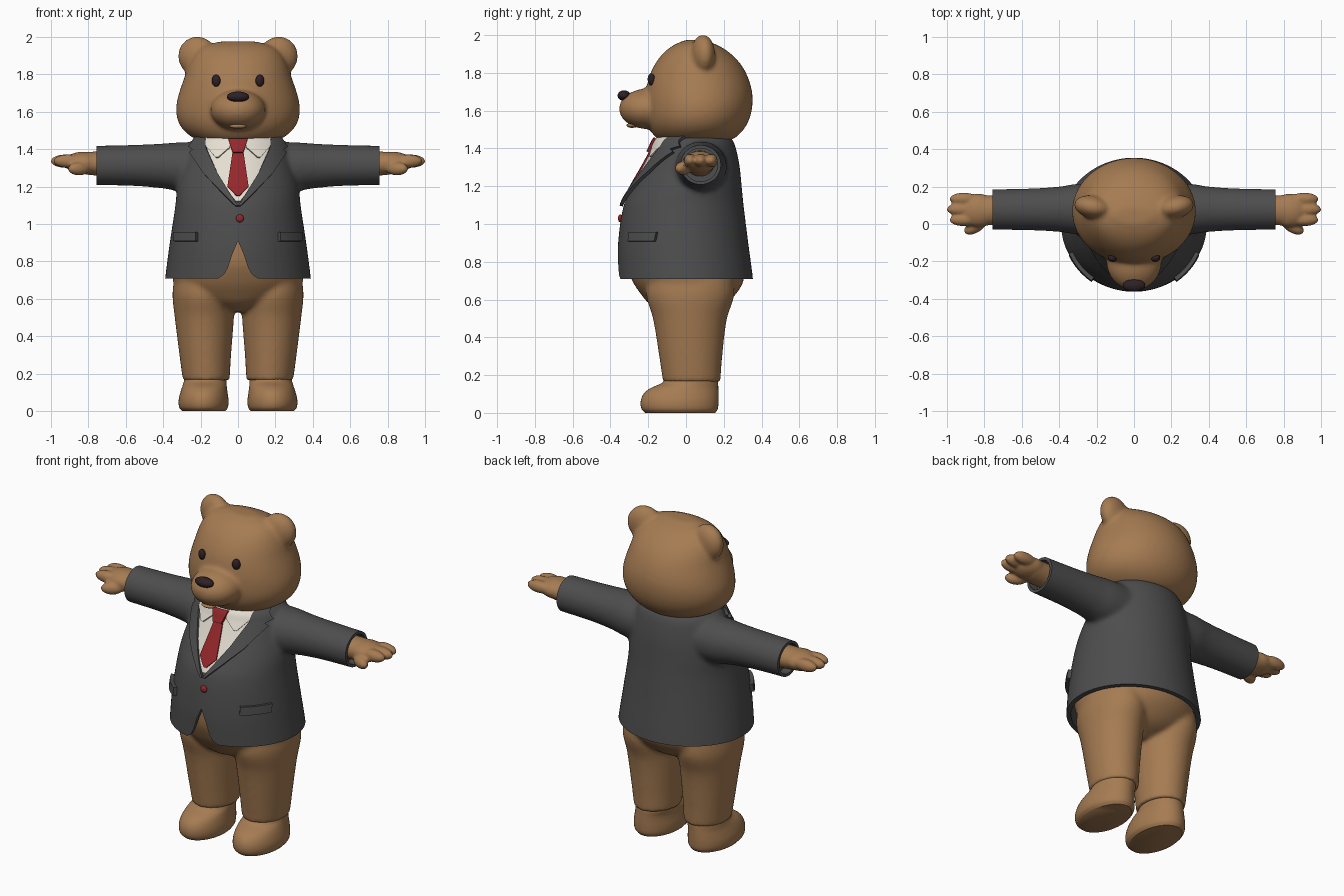
import bpy, bmesh, math
from mathutils import Matrix, Vector

cube = bpy.data.objects.get("Cube")
if cube:
    bpy.data.objects.remove(cube, do_unlink=True)


def material(name, rgb):
    m = bpy.data.materials.new(name)
    m.use_nodes = True
    m.diffuse_color = (*rgb, 1)
    node = next(n for n in m.node_tree.nodes if n.type == 'BSDF_PRINCIPLED')
    node.inputs["Base Color"].default_value = (*rgb, 1)
    node.inputs["Roughness"].default_value = 0.8
    return m


FUR = material("brown fur", (0.38, 0.2, 0.085))
SUIT = material("charcoal cloth", (0.075, 0.075, 0.077))
RED = material("red silk", (0.3, 0.02, 0.024))
CREAM = material("cream cotton", (0.78, 0.73, 0.64))
DARK = material("dark nose", (0.027, 0.015, 0.018))


def sample(rings, t):
    """Smoothly interpolate ring values (t, centre, half width, y front, y back)."""
    last = len(rings) - 1
    t = min(max(t, rings[0][0]), rings[last][0])
    i = max(k for k in range(last) if rings[k][0] <= t)

    def slope(k, c):
        a, b = rings[max(k - 1, 0)], rings[min(k + 1, last)]
        return (b[c] - a[c]) / (b[0] - a[0])
    a, b = rings[i], rings[i + 1]
    h = b[0] - a[0]
    u = (t - a[0]) / h
    return [a[c] * (1 + 2 * u) * (1 - u) ** 2 + b[c] * u * u * (3 - 2 * u)
            + h * (slope(i, c) * u * (1 - u) ** 2 - slope(i + 1, c) * u * u * (1 - u))
            for c in range(1, 5)]


def loft(bm, rings, axis='z', side=1, seg=48, sub=4):
    """Closed elliptical loft along z, or along x for arms."""
    ts = [a[0] + (b[0] - a[0]) * k / sub for a, b in zip(rings, rings[1:]) for k in range(sub)]
    loops = []
    for t in ts + [rings[-1][0]]:
        c, r, y0, y1 = sample(rings, t)
        loop = []
        for k in range(seg):
            ang = math.tau * k / seg
            w = c + r * math.cos(ang)
            y = (y0 + y1) / 2 + (y1 - y0) / 2 * math.sin(ang)
            loop.append(bm.verts.new((side * w, y, t) if axis == 'z' else (side * t, y, w)))
        loops.append(loop)
    for a, b in zip(loops, loops[1:]):
        for k in range(seg):
            n = (k + 1) % seg
            bm.faces.new((a[k], a[n], b[n], b[k]))
    bm.faces.new(loops[0])
    bm.faces.new(loops[-1])


def ball(bm, centre, radii, turn=0):
    m = Matrix.Translation(centre) @ Matrix.Rotation(turn, 4, 'Z') @ Matrix.Diagonal((*radii, 1))
    bmesh.ops.create_uvsphere(bm, u_segments=32, v_segments=16, radius=1, matrix=m)


def finish(bm, name, mat, voxel=0, cutters=(), thick=0):
    """Make the object, melt its volumes together, cut it and shade it."""
    bmesh.ops.recalc_face_normals(bm, faces=bm.faces)
    me = bpy.data.meshes.new(name)
    bm.to_mesh(me)
    bm.free()
    ob = bpy.data.objects.new(name, me)
    bpy.context.collection.objects.link(ob)
    if voxel:
        rm = ob.modifiers.new("melt", 'REMESH')
        rm.mode = 'VOXEL'
        rm.voxel_size = voxel
        sm = ob.modifiers.new("soften", 'SMOOTH')
        sm.factor = 0.5
        sm.iterations = 8
    if thick:
        so = ob.modifiers.new("thickness", 'SOLIDIFY')
        so.thickness = thick
        so.offset = 0
    for c in cutters:
        bo = ob.modifiers.new("cut", 'BOOLEAN')
        bo.operation = 'DIFFERENCE'
        bo.solver = 'EXACT'
        bo.object = c
    if ob.modifiers:
        dg = bpy.context.evaluated_depsgraph_get()
        baked = bpy.data.meshes.new_from_object(ob.evaluated_get(dg))
        ob.modifiers.clear()
        ob.data = baked
    ob.data.materials.clear()
    ob.data.materials.append(mat)
    ob.data.shade_smooth()
    ob.data.set_sharp_from_angle(angle=math.radians(50))
    for c in cutters:
        bpy.data.objects.remove(c, do_unlink=True)
    return ob


# Jacket profile, also used to lay clothing details on the chest
JACKET = [(0.66, 0, 0.395, -0.36, 0.36), (0.75, 0, 0.385, -0.362, 0.35), (0.9, 0, 0.365, -0.36, 0.33),
          (1.1, 0, 0.335, -0.33, 0.305), (1.2, 0, 0.325, -0.28, 0.295), (1.3, 0, 0.3, -0.222, 0.285),
          (1.4, 0, 0.27, -0.168, 0.265), (1.44, 0, 0.25, -0.15, 0.25), (1.465, 0, 0.22, -0.125, 0.23)]


def plate(name, mat, rows, out, thick, side=1, cols=8, sub=5):
    """Cloth piece following the chest; rows are (z, x from, x to)."""
    bm = bmesh.new()
    fine = [[p + (q - p) * k / sub for p, q in zip(a, b)]
            for a, b in zip(rows, rows[1:]) for k in range(sub)] + [rows[-1]]
    grid = []
    for z, x0, x1 in fine:
        _, rx, y0, y1 = sample(JACKET, z)
        ry, cy = (y1 - y0) / 2, (y0 + y1) / 2
        line = []
        for k in range(cols + 1):
            x = min(x0 + (x1 - x0) * k / cols, rx * 0.99)
            y = -ry * math.sqrt(1 - (x / rx) ** 2)
            n = Vector((x / rx ** 2, y / ry ** 2, 0)).normalized() * out
            line.append(bm.verts.new((side * (x + n.x), cy + y + n.y, z)))
        grid.append(line)
    for a, b in zip(grid, grid[1:]):
        for k in range(cols):
            bm.faces.new((a[k], a[k + 1], b[k + 1], b[k]))
    return finish(bm, name, mat, thick=thick)


# Head with ears and muzzle
bm = bmesh.new()
loft(bm, [(1.43, 0, 0.15, -0.1, 0.19), (1.45, 0, 0.22, -0.15, 0.25), (1.5, 0, 0.29, -0.19, 0.305),
          (1.56, 0, 0.324, -0.21, 0.337), (1.63, 0, 0.33, -0.215, 0.352), (1.7, 0, 0.315, -0.212, 0.35),
          (1.78, 0, 0.288, -0.195, 0.327), (1.85, 0, 0.265, -0.162, 0.287), (1.91, 0, 0.232, -0.115, 0.227),
          (1.95, 0, 0.185, -0.06, 0.16), (1.975, 0, 0.1, 0.0, 0.09)])
for s in (-1, 1):
    ball(bm, (s * 0.218, 0.09, 1.897), (0.104, 0.062, 0.106), s * 0.2)
ball(bm, (0, -0.2, 1.61), (0.148, 0.155, 0.108))
finish(bm, "head", FUR, voxel=0.012)

# Face details
bm = bmesh.new()
ball(bm, (0, -0.285, 1.522), (0.045, 0.03, 0.013))
finish(bm, "lower_lip", FUR)
bm = bmesh.new()
ball(bm, (0, -0.328, 1.68), (0.06, 0.034, 0.028))
finish(bm, "nose", DARK)
for s, label in ((-1, "right"), (1, "left")):
    bm = bmesh.new()
    ball(bm, (s * 0.117, -0.184, 1.766), (0.024, 0.018, 0.032), s * 0.4)
    finish(bm, label + "_eye", DARK)

# Hips and legs
bm = bmesh.new()
loft(bm, [(0.53, 0, 0.08, -0.1, 0.1), (0.57, 0, 0.2, -0.185, 0.2), (0.63, 0, 0.31, -0.24, 0.265),
          (0.7, 0, 0.348, -0.285, 0.305), (0.8, 0, 0.345, -0.32, 0.31), (0.98, 0, 0.32, -0.32, 0.29)])
for s in (-1, 1):
    loft(bm, [(0.165, 0.17, 0.125, -0.122, 0.182), (0.3, 0.175, 0.138, -0.142, 0.192),
              (0.5, 0.18, 0.158, -0.175, 0.217), (0.62, 0.185, 0.165, -0.21, 0.255),
              (0.72, 0.19, 0.15, -0.2, 0.25)], side=s)
finish(bm, "hips_and_legs", FUR, voxel=0.012)

# Feet
for s, label in ((-1, "right"), (1, "left")):
    bm = bmesh.new()
    loft(bm, [(0.0, 0.183, 0.115, -0.215, 0.155), (0.02, 0.184, 0.13, -0.235, 0.168),
              (0.06, 0.184, 0.133, -0.24, 0.172), (0.1, 0.182, 0.126, -0.225, 0.172),
              (0.13, 0.179, 0.119, -0.19, 0.171), (0.16, 0.175, 0.114, -0.125, 0.17),
              (0.2, 0.175, 0.11, -0.105, 0.165)], side=s)
    finish(bm, label + "_foot", FUR)

# Jacket cutters: hem, hollow underside, front opening, sleeve ends
cutters = []
bm = bmesh.new()
bmesh.ops.create_cube(bm, size=1, matrix=Matrix.Translation((0, 0, 0.21)))
cutters.append(finish(bm, "hem_cutter", SUIT))
bm = bmesh.new()
loft(bm, [(0.6, 0, 0.37, -0.34, 0.338), (0.93, 0, 0.342, -0.337, 0.308)])
cutters.append(finish(bm, "hollow_cutter", SUIT))
bm = bmesh.new()
half = [(0.03, 0.84), (0.055, 0.765), (0.075, 0.73), (0.12, 0.7), (0.12, 0.6)]
outline = [(0, 0.91)] + half + [(-x, z) for x, z in reversed(half)]
face = bm.faces.new([bm.verts.new((x, -0.6, z)) for x, z in outline])
moved = bmesh.ops.extrude_face_region(bm, geom=[face])["geom"]
bmesh.ops.translate(bm, vec=(0, 0.4, 0), verts=[v for v in moved if isinstance(v, bmesh.types.BMVert)])
cutters.append(finish(bm, "opening_cutter", SUIT))
for s in (-1, 1):
    bm = bmesh.new()
    bmesh.ops.create_cube(bm, size=0.5, matrix=Matrix.Translation((s * 1.005, 0.07, 1.3)))
    cutters.append(finish(bm, "cuff_cutter", SUIT))
    bm = bmesh.new()
    loft(bm, [(0.7, 1.313, 0.088, -0.012, 0.167), (0.9, 1.313, 0.088, -0.012, 0.167)], 'x', s)
    cutters.append(finish(bm, "sleeve_cutter", SUIT))
for c in cutters:
    c.hide_render = True

# Jacket with sleeves
bm = bmesh.new()
loft(bm, JACKET)
for s in (-1, 1):
    loft(bm, [(0.1, 1.3, 0.135, -0.05, 0.22), (0.3, 1.305, 0.132, -0.055, 0.215),
              (0.4, 1.31, 0.12, -0.042, 0.2), (0.55, 1.313, 0.11, -0.034, 0.19),
              (0.8, 1.313, 0.104, -0.03, 0.185)], 'x', s)
finish(bm, "jacket", SUIT, voxel=0.013, cutters=cutters)

# Hands with three fingers and a thumb
for s, label in ((-1, "right"), (1, "left")):
    bm = bmesh.new()
    loft(bm, [(0.68, 1.32, 0.07, 0.0, 0.15), (0.82, 1.325, 0.06, -0.01, 0.155)], 'x', s)
    ball(bm, (s * 0.83, 0.072, 1.328), (0.1, 0.09, 0.058))
    for y, tip in ((0.022, 0.985), (0.078, 1.0), (0.134, 0.985)):
        ball(bm, (s * (tip - 0.075), y, 1.336), (0.077, 0.034, 0.036))
    ball(bm, (s * 0.85, -0.015, 1.295), (0.065, 0.034, 0.036), s * -0.5)
    finish(bm, label + "_hand", FUR, voxel=0.008)

# Shirt and tie
plate("shirt_front", CREAM, [(1.46, -0.175, 0.175), (1.4, -0.165, 0.165), (1.3, -0.125, 0.125),
                             (1.2, -0.07, 0.07), (1.12, -0.012, 0.012)], 0.005, 0.009, cols=20)
plate("tie_blade", RED, [(1.41, -0.024, 0.024), (1.2, -0.054, 0.054), (1.15, -0.008, 0.008)], 0.012, 0.012)
plate("tie_knot", RED, [(1.45, -0.048, 0.048), (1.38, -0.026, 0.026)], 0.02, 0.025)

# Collar, lapels and pocket flaps on both sides
for s, label in ((-1, "right"), (1, "left")):
    plate(label + "_collar", CREAM, [(1.46, 0.045, 0.175), (1.41, 0.04, 0.16), (1.355, 0.1, 0.115)], 0.013, 0.014, s)
    plate(label + "_lapel", SUIT, [(1.462, 0.165, 0.215), (1.41, 0.162, 0.25), (1.395, 0.158, 0.228),
                                   (1.38, 0.152, 0.245), (1.27, 0.105, 0.178), (1.18, 0.052, 0.095),
                                   (1.095, 0.0, 0.012)], 0.012, 0.018, s)
    plate(label + "_pocket_flap", SUIT, [(0.957, 0.215, 0.328), (0.908, 0.215, 0.33)], 0.01, 0.022, s)

# Jacket button
bm = bmesh.new()
ball(bm, (0.01, -0.348, 1.03), (0.021, 0.012, 0.021))
finish(bm, "button", RED)
